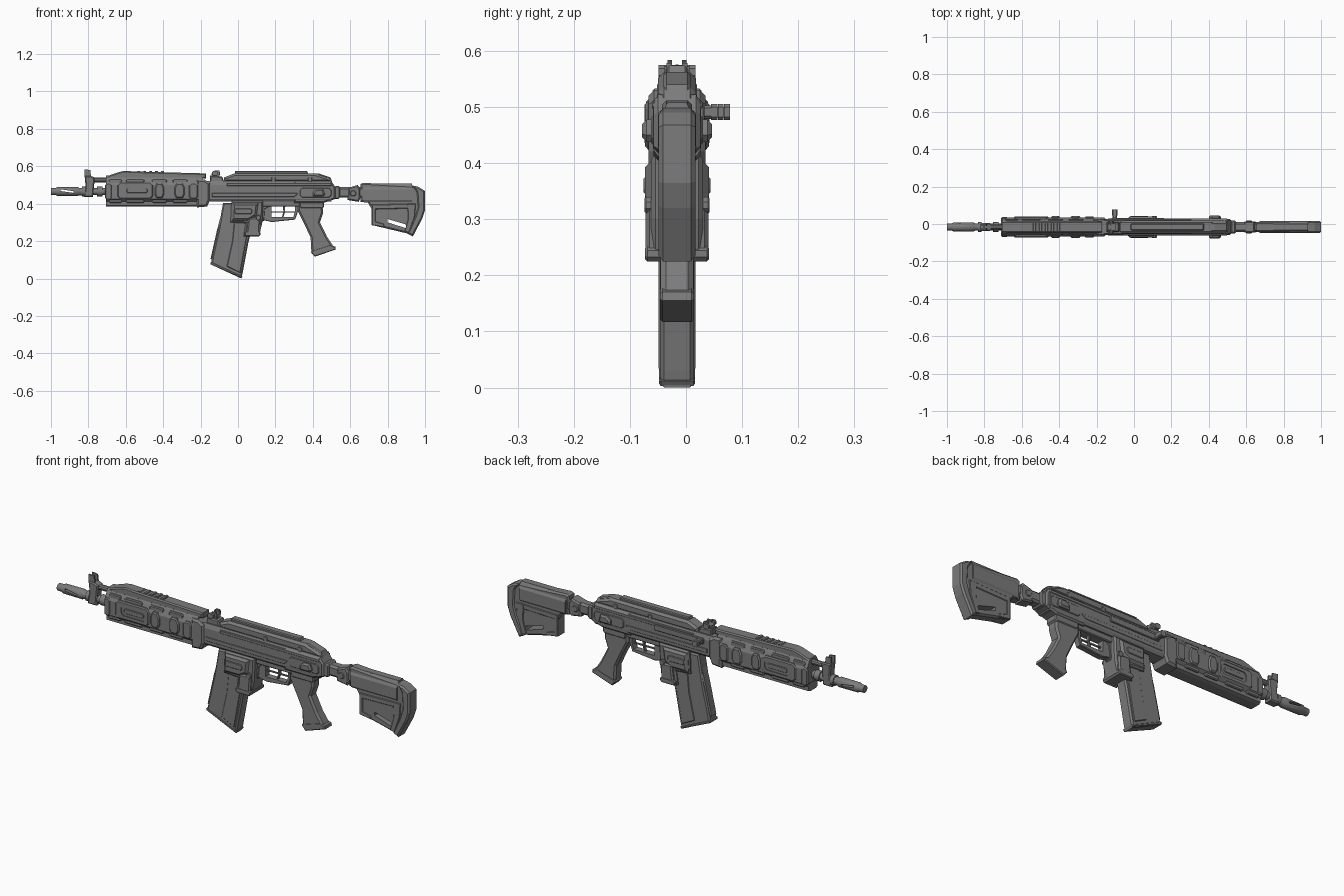
import bpy, bmesh, math

CY = -0.016  # centre plane of the body
DARK = bpy.data.materials.new("dark_metal")
DARK.diffuse_color = (.2, .2, .2, 1)


def finish(name, bm):
    bmesh.ops.recalc_face_normals(bm, faces=bm.faces)
    me = bpy.data.meshes.new(name)
    bm.to_mesh(me)
    bm.free()
    me.materials.append(DARK)
    ob = bpy.data.objects.new(name, me)
    bpy.context.collection.objects.link(ob)
    return ob


def prism(name, pts, half, bevel=0.0, y=CY):
    """Side profile (x, z) extruded across y, with chamfered rims."""
    bm = bmesh.new()
    f = bm.faces.new([bm.verts.new((x, y - half, z)) for x, z in pts])
    r = bmesh.ops.extrude_face_region(bm, geom=[f])
    bmesh.ops.translate(bm, vec=(0, 2 * half, 0),
                        verts=[v for v in r["geom"] if isinstance(v, bmesh.types.BMVert)])
    if bevel:
        rim = [e for e in bm.edges if abs(e.verts[0].co.y - e.verts[1].co.y) < 1e-6]
        bmesh.ops.bevel(bm, geom=rim, offset=bevel, segments=1, affect='EDGES', clamp_overlap=True)
    return finish(name, bm)


def rect(x0, x1, z0, z1, c=0.0):
    """Rectangle, optionally with cut corners."""
    if not c:
        return [(x0, z0), (x1, z0), (x1, z1), (x0, z1)]
    return [(x0 + c, z0), (x1 - c, z0), (x1, z0 + c), (x1, z1 - c),
            (x1 - c, z1), (x0 + c, z1), (x0, z1 - c), (x0, z0 + c)]


def bar(name, section, x0, x1):
    """Half section (y, z) mirrored and run along x."""
    loop = section + [(-y, z) for y, z in reversed(section)]
    bm = bmesh.new()
    a, b = [[bm.verts.new((x, CY + y, z)) for y, z in loop] for x in (x0, x1)]
    bm.faces.new(a)
    bm.faces.new(b)
    n = len(loop)
    for i in range(n):
        bm.faces.new((a[i], a[(i + 1) % n], b[(i + 1) % n], b[i]))
    return finish(name, bm)


def lathe(name, prof, z, y=CY, sides=16):
    """Turned part along x from (x, radius) stations."""
    bm = bmesh.new()
    rings = [[bm.verts.new((x, y + r * math.cos(2 * math.pi * k / sides),
                            z + r * math.sin(2 * math.pi * k / sides))) for k in range(sides)]
             for x, r in prof]
    for a, b in zip(rings, rings[1:]):
        for k in range(sides):
            m = (k + 1) % sides
            bm.faces.new((a[k], a[m], b[m], b[k]))
    bm.faces.new(rings[0])
    bm.faces.new(rings[-1])
    ob = finish(name, bm)
    for p in ob.data.polygons:
        p.use_smooth = len(p.vertices) == 4
    ob.data.set_sharp_from_angle(angle=math.radians(30))
    return ob


def cut(ob, name, pts, half, y=CY):
    c = prism(name, pts, half, 0, y)
    c.hide_render = True
    c.hide_set(True)
    m = ob.modifiers.new(name, 'BOOLEAN')
    m.operation, m.solver, m.object = 'DIFFERENCE', 'EXACT', c


# Barrel and muzzle
hider = lathe("muzzle_device", [(-1, .013), (-1, .018), (-.975, .019), (-.965, .024), (-.86, .025),
                                (-.85, .02), (-.835, .02), (-.835, .026), (-.815, .026)], .465)
cut(hider, "muzzle_slot", [(-.95, .468), (-.88, .458), (-.88, .467), (-.95, .477)], .05)
lathe("barrel", [(-.83, .019), (-.6, .019)], .465)
lathe("gas_tube", [(-.80, .014), (-.6, .014)], .527, sides=10)
lathe("barrel_collar", [(-.755, .026), (-.725, .026)], .465)

# Front sight
prism("front_sight_base", [(-.825, .435), (-.775, .435), (-.77, .49), (-.765, .54), (-.79, .55),
                           (-.82, .55), (-.815, .49)], .022, .006)
for s in (-1, 1):
    prism("front_sight_wing", [(-.82, .54), (-.785, .54), (-.79, .58), (-.82, .584)], .004, 0, CY + s * .013)
prism("front_sight_post", rect(-.808, -.797, .54, .576), .003)

# Handguard
bar("handguard_core", [(.028, .405), (.050, .425), (.050, .50), (.036, .53), (.024, .55)], -.706, -.19)
bar("handguard_lower_rail", [(.022, .385), (.036, .39), (.036, .415)], -.706, -.21)
prism("handguard_top_cover", [(-.706, .535), (-.17, .535), (-.17, .562), (-.48, .57), (-.61, .575),
                              (-.64, .568), (-.706, .545)], .030, .011)
for i in range(5):
    x = -.54 + i * .032
    prism("top_cover_rib", rect(x, x + .017, .55, .575, .003), .021)
frame = prism("handguard_window_frame", rect(-.645, -.455, .425, .515, .015), .055, .005)
for s in (-1, 1):
    cut(frame, "window_recess", rect(-.61, -.47, .445, .495, .012), .012, CY + s * .058)
    prism("window_insert", rect(-.595, -.485, .458, .482, .006), .004, .002, CY + s * .05)
for x0, x1 in ((-.445, -.395), (-.34, -.285)):
    prism("handguard_lug", [(x0 + .01, .43), (x1 - .01, .43), (x1, .45), (x1, .485), (x1 - .012, .51),
                            (x0 + .012, .51), (x0, .485), (x0, .45)], .058, .006)
prism("handguard_rear_lug", rect(-.262, -.215, .425, .51, .012), .057, .005)
for x0, x1 in ((-.69, -.62), (-.60, -.50), (-.46, -.38), (-.35, -.27)):
    prism("handguard_upper_tab", rect(x0, x1, .505, .533, .006), .044, .004)
    prism("handguard_lower_tab", rect(x0, x1, .405, .428, .006), .045, .004)
prism("handguard_front_band", rect(-.71, -.675, .42, .51, .01), .053, .005)
prism("handguard_rear_clamp", [(-.22, .38), (-.165, .385), (-.15, .42), (-.15, .51), (-.18, .53),
                               (-.22, .53)], .051, .01)

# Rear sight
prism("rear_sight_base", [(-.15, .51), (-.07, .51), (-.085, .545), (-.15, .55)], .026, .005)
prism("rear_sight_leaf", [(-.145, .54), (-.10, .54), (-.095, .57), (-.115, .572), (-.14, .562)], .018, .003)
for s in (-1, 1):
    prism("rear_sight_ear", rect(-.125, -.10, .55, .578), .005, 0, CY + s * .014)
    prism("rear_sight_knob", rect(-.138, -.108, .55, .575, .006), .006, 0, CY + s * .027)

# Receiver and dust cover
bar("receiver", [(.034, .412), (.043, .425), (.043, .50), (.034, .522)], -.21, .50)
prism("receiver_rear_block", [(.30, .405), (.46, .405), (.52, .425), (.52, .49), (.50, .52), (.30, .52)], .042, .008)
prism("receiver_side_rail", [(-.14, .435), (.30, .435), (.32, .45), (.32, .458), (-.14, .458)], .045, .003)
prism("receiver_upper_rail", rect(-.06, .50, .495, .512), .045, .003)
prism("dust_cover", [(-.075, .515), (.505, .515), (.495, .535), (.41, .562), (-.02, .562), (-.075, .54)], .034, .013)
prism("dust_cover_rail", [(-.02, .55), (.38, .55), (.37, .574), (-.015, .574)], .018, .004)
prism("dust_cover_rear_cap", [(.40, .53), (.50, .53), (.495, .54), (.43, .562), (.405, .562)], .024, .005)
for x in (.19, .385):
    prism("dust_cover_catch", rect(x - .012, x + .012, .515, .542, .004), .036, .003)
prism("selector_plate", rect(.33, .50, .432, .485, .012), .046, .004)
prism("selector_lever", [(.40, .438), (.455, .438), (.465, .45), (.455, .478), (.42, .478), (.40, .46)], .062, .008)
prism("bolt_carrier", rect(-.12, .16, .475, .505, .004), .006, .003, CY + .043)

# Charging handle on the far side
for y0, y1, h in ((.02, .045, .012), (.045, .056, .014), (.057, .067, .014), (.068, .078, .014)):
    prism("charging_handle", rect(-.103 - h, -.103 + h, .491 - h, .491 + h, .005), (y1 - y0) / 2, 0, (y0 + y1) / 2)
prism("charging_handle_core", rect(-.112, -.094, .481, .5), .016, 0, .06)

# Magazine well
prism("magwell_housing", [(-.035, .415), (.135, .415), (.13, .30), (.115, .235), (.03, .225), (.04, .295),
                          (-.04, .30)], .046, .008)
prism("magwell_plate", [(-.03, .405), (.11, .405), (.10, .335), (.06, .31), (-.035, .31)], .057, .012)
prism("magwell_button", rect(-.02, .075, .345, .375, .008), .060, .003)
prism("magwell_lower_lug", [(.055, .325), (.12, .325), (.115, .24), (.09, .225), (.04, .23), (.05, .27)], .056, .007)
prism("magwell_foot", rect(.035, .12, .225, .252, .008), .057, .004)
prism("magwell_pin", rect(.095, .122, .31, .34, .009), .058, .003)

# Curved magazine
prism("magazine_body", [(-.08, .405), (.09, .405), (.075, .27), (.055, .19), (.025, .03), (.018, .0),
                        (-.145, .075), (-.135, .13), (-.105, .26)], .030, .007)
prism("magazine_rear_panel", [(-.015, .36), (.065, .36), (.05, .24), (.012, .03), (-.06, .065), (-.03, .2)], .033, .003)
prism("magazine_front_spine", [(-.075, .40), (-.05, .40), (-.08, .24), (-.115, .09), (-.147, .105), (-.112, .26)], .024, .005)
prism("magazine_base", [(-.146, .075), (.018, .003), (.024, .012), (-.142, .088), (-.148, .085)], .032, .003)

# Trigger group
prism("magazine_catch", [(.125, .415), (.175, .415), (.175, .39), (.145, .37), (.14, .31), (.12, .30)], .018, .004)
guard = prism("trigger_guard", [(.11, .395), (.33, .395), (.325, .37), (.305, .315), (.18, .302), (.125, .315)], .016, .003)
cut(guard, "guard_opening", [(.178, .42), (.305, .42), (.305, .36), (.295, .328), (.178, .328)], .05)
prism("trigger", [(.235, .415), (.262, .415), (.252, .38), (.252, .355), (.24, .322), (.234, .325), (.243, .36)], .008, .002)
prism("trigger_crossbar", rect(.175, .305, .352, .358), .004)
prism("guard_top_plate", rect(.13, .36, .385, .42), .026, .004)

# Pistol grip
prism("pistol_grip", [(.32, .412), (.45, .412), (.455, .35), (.438, .30), (.475, .225), (.515, .165), (.41, .125),
                      (.392, .15), (.388, .22), (.36, .28), (.32, .36)], .029, .009)
prism("grip_base", [(.39, .14), (.41, .117), (.523, .155), (.52, .17), (.49, .18), (.395, .15)], .030, .004)
prism("grip_upper_block", rect(.33, .46, .375, .415, .008), .033, .005)

# Stock tube and hinge
bar("stock_tube", [(.018, .432), (.026, .442), (.026, .478), (.016, .488)], .50, .68)
prism("stock_tube_ring", rect(.515, .545, .425, .495, .008), .034, .006)
prism("stock_hinge", [(.585, .42), (.645, .41), (.655, .43), (.655, .475), (.64, .50), (.59, .485)], .030, .007)
prism("stock_hinge_pin", rect(.60, .63, .44, .47, .008), .034, .003)

# Shoulder stock
stock = prism("stock_body", [(.655, .41), (.655, .505), (.67, .512), (.78, .505), (.93, .497), (.985, .47), (.985, .36),
                             (.93, .235), (.72, .285), (.715, .37), (.695, .405)], .027, .008)
cut(stock, "stock_slot", [(.80, .318), (.895, .29), (.905, .275), (.895, .27), (.80, .30)], .08)
bar("stock_cheek", [(.027, .41), (.033, .42), (.033, .475), (.017, .508)], .67, .93)
prism("stock_lower_frame", [(.715, .395), (.93, .40), (.93, .375), (.735, .37), (.735, .305), (.78, .292),
                            (.78, .275), (.715, .285)], .030, .003)
prism("stock_rear_brace", [(.905, .40), (.95, .40), (.945, .33), (.915, .245), (.89, .25), (.91, .32)], .031, .003)
prism("butt_pad", [(.93, .498), (.965, .49), (1.0, .468), (1.0, .365), (.985, .32), (.935, .225), (.905, .24), (.945, .33),
                   (.96, .38), (.955, .46)], .033, .008)
